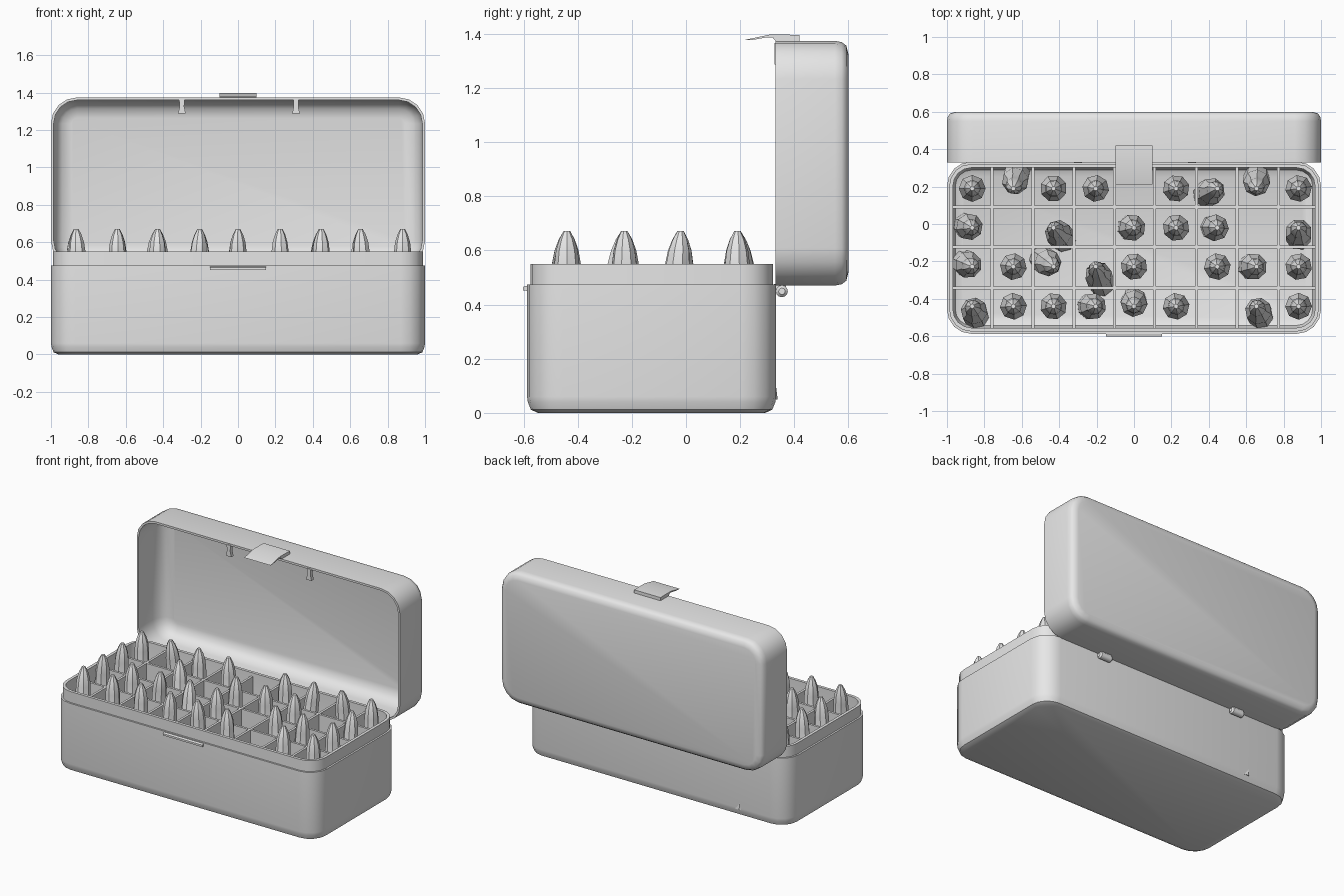
import bpy, bmesh, math
from mathutils import Vector

if "Cube" in bpy.data.objects:
    bpy.data.objects.remove(bpy.data.objects["Cube"])

grey = bpy.data.materials.new("plain grey")
grey.diffuse_color = (0.8, 0.8, 0.8, 1)
grey.use_nodes = True
grey.node_tree.nodes["Principled BSDF"].inputs["Base Color"].default_value = grey.diffuse_color


def finish(name, bm, angle=40):
    bmesh.ops.recalc_face_normals(bm, faces=bm.faces)
    me = bpy.data.meshes.new(name)
    bm.to_mesh(me)
    bm.free()
    me.materials.append(grey)
    ob = bpy.data.objects.new(name, me)
    bpy.context.collection.objects.link(ob)
    bpy.ops.object.select_all(action='DESELECT')
    ob.select_set(True)
    bpy.context.view_layer.objects.active = ob
    bpy.ops.object.shade_smooth_by_angle(angle=math.radians(angle))
    return ob


def loft(bm, loops):
    rings = [[bm.verts.new(p) for p in lp] for lp in loops]
    n = len(rings[0])
    for a, b in zip(rings, rings[1:]):
        for i in range(n):
            bm.faces.new((a[i], a[(i + 1) % n], b[(i + 1) % n], b[i]))
    bm.faces.new(rings[0][::-1])
    bm.faces.new(rings[-1])


def rounded(w, h, r, steps=4):
    # rounded rectangle outline, half sizes w and h
    pts = []
    for k, (sx, sy) in enumerate(((1, 1), (-1, 1), (-1, -1), (1, -1))):
        for s in range(steps + 1):
            a = math.radians(90 * (k + s / steps))
            pts.append((sx * (w - r) + r * math.cos(a), sy * (h - r) + r * math.sin(a)))
    return pts


def shell(name, w, h, r, profile, place):
    # profile: (inset, height) from the outer bottom over the rim to the inner floor
    bm = bmesh.new()
    loft(bm, [[place(u, v, z) for u, v in rounded(w - i, h - i, max(r - i, 0.03))]
              for i, z in profile])
    return finish(name, bm)


def box(bm, x0, x1, y0, y1, z0, z1):
    loft(bm, [[(x0, y0, z), (x1, y0, z), (x1, y1, z), (x0, y1, z)] for z in (z0, z1)])


def extrude_x(bm, pts, x0, x1):
    loft(bm, [[(x, y, z) for y, z in pts] for x in (x0, x1)])


# lower tray with stepped lip
shell("tray", 1.0, 0.46, 0.13,
      [(0.04, 0), (0.014, 0.012), (0.003, 0.04), (0, 0.06), (0, 0.475), (0.012, 0.475),
       (0.012, 0.55), (0.032, 0.55), (0.032, 0.09), (0.045, 0.05), (0.08, 0.035)],
      lambda u, v, z: (u, v - 0.127, z))

# upright open lid
shell("lid", 1.0, 0.452, 0.14,
      [(0.05, 0), (0.018, 0.008), (0.005, 0.025), (0, 0.05), (0, 0.27), (0.014, 0.27),
       (0.016, 0.12), (0.03, 0.07), (0.06, 0.035), (0.11, 0.025)],
      lambda u, v, z: (u, 0.6 - z, v + 0.922))

# dividers
bm = bmesh.new()
X = [-0.76, -0.54, -0.322, -0.105, 0.11, 0.333, 0.55, 0.772]
Y = [0.09, -0.122, -0.343]
for x in X:
    box(bm, x - 0.008, x + 0.008, -0.555, 0.301, 0.03, 0.525)
for y in Y:
    box(bm, -0.968, 0.968, y - 0.008, y + 0.008, 0.03, 0.524)
finish("dividers", bm, 30)

# cartridges: some cells empty, some cartridges leaning (offset of the foot)
layout = ["XXXX.XXXX", "X.X.XXX.X", "XXXXX.XXX", "XXXXXX.XX"]
lean = {(0, 1): (.02, .08), (0, 6): (-.06, -.03), (0, 7): (0, .06),
        (1, 0): (-.03, .01), (1, 2): (.05, -.06), (1, 4): (-.02, 0), (1, 6): (-.02, 0),
        (1, 8): (0, -.05), (2, 0): (-.04, .02), (2, 2): (-.06, .04), (2, 3): (.03, -.09),
        (2, 7): (-.03, 0), (3, 0): (.02, -.05), (3, 3): (-.03, 0), (3, 4): (0, .03),
        (3, 7): (.02, -.05)}
cx = [-0.865, -0.645, -0.43, -0.205, 0.0, 0.225, 0.445, 0.655, 0.88]
cy = [0.19, -0.02, -0.228, -0.44]
prof = [(0.07, 0.05), (0.072, 0.36), (0.048, 0.44), (0.046, 0.55), (0.04, 0.6),
        (0.028, 0.64), (0.012, 0.672)]
bm = bmesh.new()
for r, row in enumerate(layout):
    for c, mark in enumerate(row):
        if mark != "X":
            continue
        dx, dy = lean.get((r, c), (0, 0))
        loops = []
        for rad, z in prof:
            t = (0.67 - z) / 0.62
            loops.append([(cx[c] + dx * t + rad * math.cos(a), cy[r] + dy * t + rad * math.sin(a), z)
                          for a in (math.tau * k / 8 + c + r for k in range(8))])
        loft(bm, loops)
finish("cartridges", bm, 35)

# latch flap on top of the lid
bm = bmesh.new()
extrude_x(bm, [(0.21, 1.376), (0.25, 1.378), (0.3, 1.387), (0.32, 1.386), (0.33, 1.374),
               (0.42, 1.374), (0.42, 1.396), (0.31, 1.397)], -0.1, 0.1)
finish("latch", bm, 30)

# catch ridge on the tray front
bm = bmesh.new()
extrude_x(bm, [(-0.58, 0.45), (-0.602, 0.452), (-0.602, 0.465), (-0.58, 0.472)], -0.15, 0.15)
finish("catch", bm, 30)

# small hooks inside the lid rim
bm = bmesh.new()
for x in (-0.3, 0.31):
    loft(bm, [[(x - w, 0.326, z), (x + w, 0.326, z), (x + w, 0.35, z), (x - w, 0.35, z)]
              for w, z in ((0.021, 1.287), (0.012, 1.325), (0.015, 1.365))])
finish("lid_hooks", bm, 30)

# hinge knuckles behind the tray
bm = bmesh.new()
for x in (-0.53, 0.53):
    loft(bm, [[(x + dx, 0.354 + r * math.cos(a), 0.449 + r * math.sin(a))
               for a in (math.tau * k / 12 for k in range(12))]
              for dx, r in ((-0.05, 0.012), (-0.04, 0.022), (0.04, 0.022), (0.05, 0.012))])
    box(bm, x - 0.04, x + 0.04, 0.325, 0.37, 0.45, 0.476)
finish("hinges", bm)
